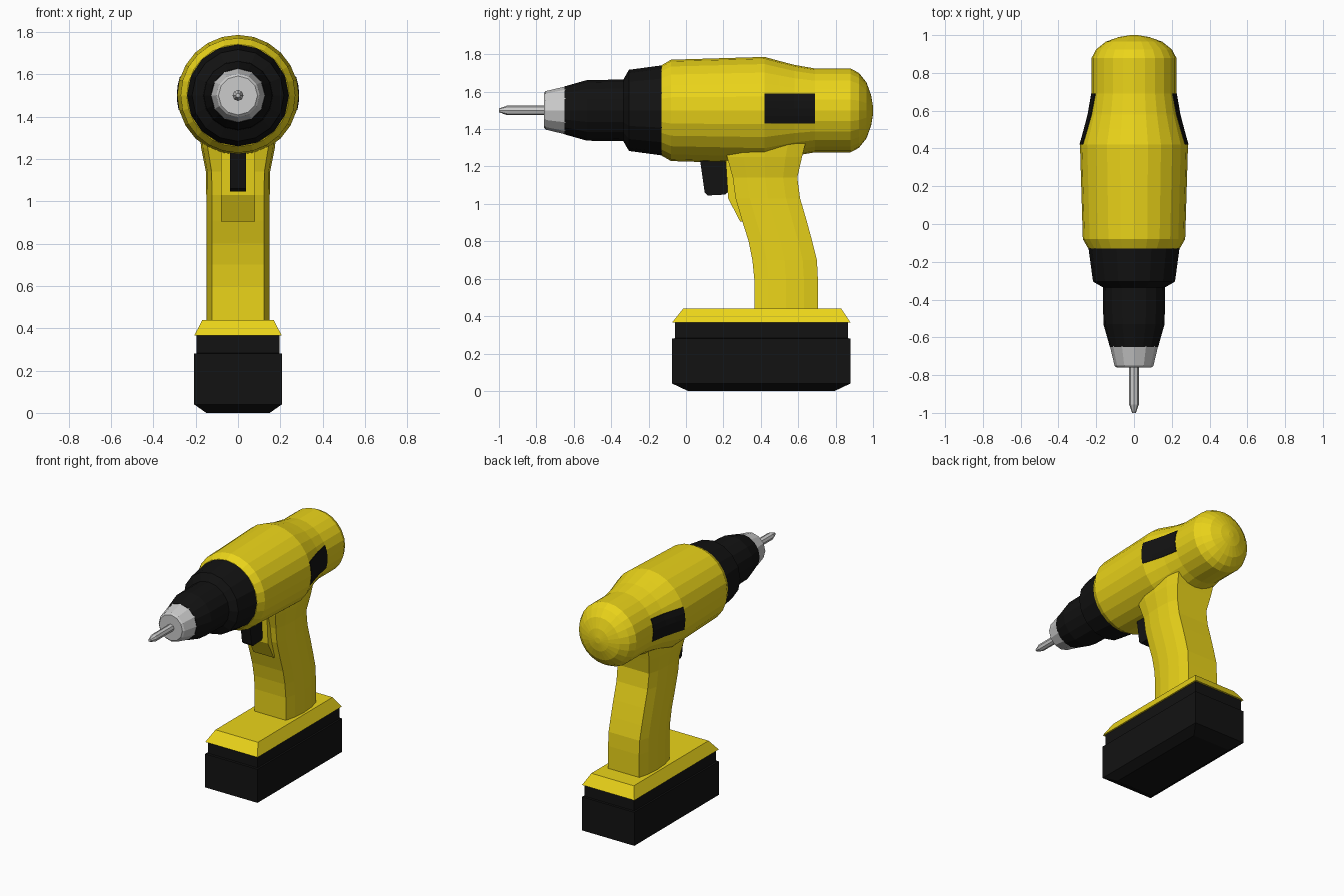
import bpy, bmesh, math

if "Cube" in bpy.data.objects:
    bpy.data.objects.remove(bpy.data.objects["Cube"])

def material(name, rgb):
    m = bpy.data.materials.new(name)
    m.diffuse_color = (*rgb, 1)
    m.use_nodes = True
    m.node_tree.nodes["Principled BSDF"].inputs["Base Color"].default_value = m.diffuse_color
    return m

YELLOW = material("yellow", (0.83, 0.66, 0.01))
BLACK = material("black", (0.006, 0.006, 0.006))

def loft(name, rings, mat=None):
    """Skin a closed solid through rings holding equal numbers of points."""
    bm = bmesh.new()
    vr = [[bm.verts.new(p) for p in ring] for ring in rings]
    n = len(vr[0])
    for a, b in zip(vr, vr[1:]):
        for i in range(n):
            j = (i + 1) % n
            bm.faces.new((a[i], a[j], b[j], b[i]))
    bm.faces.new(vr[0])
    bm.faces.new(vr[-1])
    bmesh.ops.recalc_face_normals(bm, faces=bm.faces)
    me = bpy.data.meshes.new(name)
    bm.to_mesh(me)
    bm.free()
    ob = bpy.data.objects.new(name, me)
    bpy.context.collection.objects.link(ob)
    if mat:
        me.materials.append(mat)
    return ob

AXIS = 1.5  # height of the barrel axis

def barrel(name, profile, sides, mat=None):
    """Turned part along y from (y, radius) pairs."""
    ang = [2 * math.pi * i / sides for i in range(sides)]
    return loft(name, [[(r * math.cos(a), y, AXIS + r * math.sin(a)) for a in ang]
                       for y, r in profile], mat)

def slab(name, profile, hw, mat):
    """Side profile of (y, z) points extruded across x."""
    return loft(name, [[(x, y, z) for y, z in profile] for x in (-hw, hw)], mat)

def stacked_box(name, levels, mat):
    """Rectangles (z, half width, y front, y back) joined upwards."""
    return loft(name, [[(-w, f, z), (w, f, z), (w, b, z), (-w, b, z)]
                       for z, w, f, b in levels], mat)

# Motor housing with domed rear
waist = [(0.42, 0.286), (0.50, 0.264), (0.58, 0.243), (0.69, 0.224)]
barrel("motor_housing", [(-0.13, 0.242), (-0.08, 0.271)] + waist +
       [(0.88, 0.224), (0.925, 0.20), (0.965, 0.15), (0.99, 0.08), (1.0, 0.02)],
       24, YELLOW)

# Gear collar, chuck jaws and bit
barrel("chuck_sleeve", [(-0.12, 0.242), (-0.305, 0.217), (-0.335, 0.165),
                        (-0.53, 0.162), (-0.65, 0.128)], 16, BLACK)
barrel("chuck_nose", [(-0.645, 0.128), (-0.75, 0.103), (-0.76, 0.092)], 12)
barrel("drill_bit", [(-0.75, 0.026), (-0.955, 0.026), (-1.0, 0.01)], 8)

# Dark side panels following the waist of the housing
offsets = [-0.07, -0.03, 0.01, 0.05, 0.09]
for side, label in ((-1, "left"), (1, "right")):
    rings = []
    for y, r in waist:
        outer = [(side * (math.sqrt(r * r - h * h) + 0.003), y, AXIS + h) for h in offsets]
        inner = [(side * 0.15, y, AXIS + h) for h in (offsets[-1], offsets[0])]
        rings.append(outer + inner)
    loft("side_panel_" + label, rings, BLACK)

# Curved grip with slightly bulged flanks: (z, y front, y back, half width)
grip = [(0.42, 0.365, 0.705, 0.15), (0.60, 0.365, 0.705, 0.15),
        (0.70, 0.355, 0.70, 0.15), (0.80, 0.335, 0.675, 0.15),
        (0.91, 0.30, 0.645, 0.15), (1.03, 0.265, 0.61, 0.15),
        (1.14, 0.25, 0.595, 0.152), (1.25, 0.22, 0.62, 0.174),
        (1.33, 0.22, 0.64, 0.182)]
section = [(0.82, 0), (0.95, 0.22), (1, 0.5), (0.95, 0.78), (0.82, 1)]
outline = section + [(-x, t) for x, t in reversed(section)]
loft("grip", [[(x * w, f + t * (b - f), z) for x, t in outline]
              for z, f, b, w in grip], YELLOW)

# Trigger mount and trigger
slab("trigger_mount", [(0.21, 1.27), (0.225, 1.03), (0.29, 0.905),
                       (0.36, 0.905), (0.36, 1.27)], 0.08, YELLOW)
slab("trigger", [(0.07, 1.27), (0.10, 1.06), (0.115, 1.045), (0.21, 1.05),
                 (0.24, 1.08), (0.24, 1.27)], 0.038, BLACK)

# Base plate and battery pack
stacked_box("base_plate", [(0.365, 0.207, -0.075, 0.88), (0.44, 0.168, -0.015, 0.83)], YELLOW)
stacked_box("battery_pack", [(0, 0.15, 0.01, 0.795), (0.04, 0.207, -0.075, 0.88),
                             (0.28, 0.207, -0.075, 0.88), (0.282, 0.196, -0.06, 0.867),
                             (0.37, 0.196, -0.06, 0.867)], BLACK)
